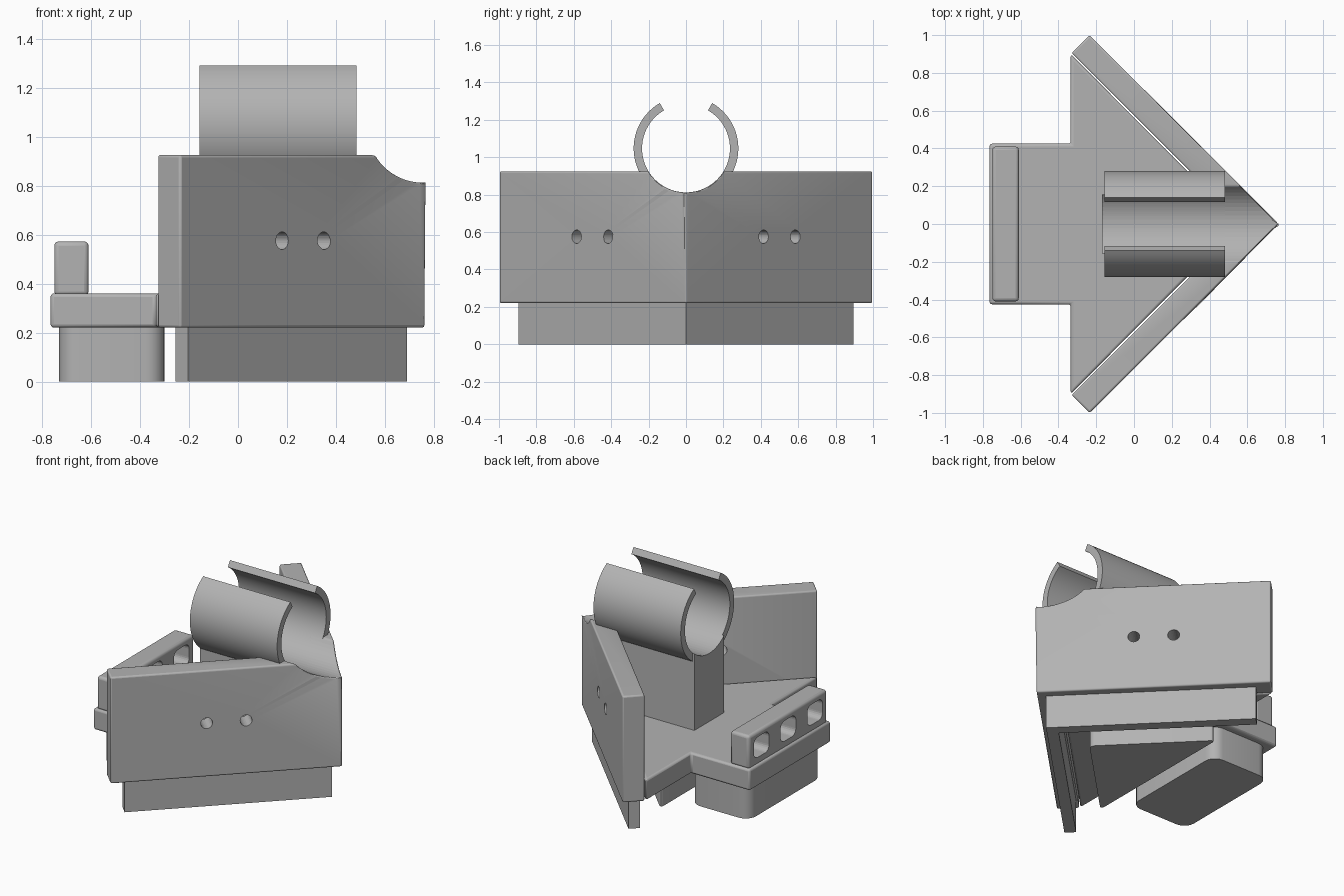
import bpy, bmesh, math
from mathutils import Matrix, Vector

if "Cube" in bpy.data.objects:
    bpy.data.objects.remove(bpy.data.objects["Cube"])

grey = bpy.data.materials.new("plain grey")
grey.use_nodes = True
grey.diffuse_color = (0.45, 0.45, 0.45, 1)
grey.node_tree.nodes["Principled BSDF"].inputs["Base Color"].default_value = (0.45, 0.45, 0.45, 1)


def prism(name, outline, low, high, along="z", round_corners=0.0):
    """Extrude a closed outline (xy, or yz when along x) between two levels."""
    bm = bmesh.new()
    place = (lambda p, h: (h, p[0], p[1])) if along == "x" else (lambda p, h: (p[0], p[1], h))
    rings = [[bm.verts.new(place(p, h)) for p in outline] for h in (low, high)]
    n = len(outline)
    bm.faces.new(rings[0])
    bm.faces.new(rings[1])
    for i in range(n):
        j = (i + 1) % n
        bm.faces.new((rings[0][i], rings[0][j], rings[1][j], rings[1][i]))
    if round_corners:
        sides = [bm.edges.get((a, b)) for a, b in zip(*rings)]
        bmesh.ops.bevel(bm, geom=sides, offset=round_corners, segments=6,
                        profile=0.5, affect="EDGES")
    bmesh.ops.recalc_face_normals(bm, faces=bm.faces)
    mesh = bpy.data.meshes.new(name)
    bm.to_mesh(mesh)
    bm.free()
    mesh.materials.append(grey)
    obj = bpy.data.objects.new(name, mesh)
    bpy.context.collection.objects.link(obj)
    return obj


def rect(x0, x1, y0, y1):
    return [(x0, y0), (x1, y0), (x1, y1), (x0, y1)]


def arc(radius, start, end, steps):
    return [(radius * math.cos(a), AXIS + radius * math.sin(a))
            for a in (math.radians(start + (end - start) * i / steps) for i in range(steps + 1))]


def arrow(tip, depth, end_y):
    """V-shaped outline pointing to +x with square-cut ends."""
    d = depth / 2
    half = [(tip - end_y, end_y), (tip - end_y - d, end_y - d)]
    return [(tip, 0), *half, (tip - depth, 0), *[(x, -y) for x, y in reversed(half)]]


def cut(obj, cutter):
    mod = obj.modifiers.new("cut", "BOOLEAN")
    mod.operation, mod.solver, mod.object = "DIFFERENCE", "EXACT", cutter
    cutter.hide_render = True
    cutter.hide_set(True)


def soften(obj, width=0.014):
    mod = obj.modifiers.new("soft edges", "BEVEL")
    mod.width, mod.segments = width, 3
    mod.limit_method, mod.angle_limit = "ANGLE", math.radians(35)


AXIS, INNER, OUTER = 1.047, 0.235, 0.28

# Trough cutter shared by the wall and the post
trough = prism("trough_cutter", arc(INNER, 0, 354.375, 63), -1, 1, "x")

# Arrow-shaped wall with the trough and bolt holes
wall = prism("arrow_wall", arrow(0.765, 0.19, 1.0), 0.22, 0.925)
cut(wall, trough)
soften(wall)
for side in (1, -1):
    for x in (0.18, 0.35):
        hole = prism("bolt_hole_cutter", [(0.036 * math.cos(i * math.tau / 24),
                     0.036 * math.sin(i * math.tau / 24)) for i in range(24)], -0.25, 0.25)
        turn = Vector((1, side, 0)).to_track_quat("Z", "Y").to_matrix().to_4x4()
        hole.matrix_world = Matrix.Translation((x, side * (0.765 - x), 0.575)) @ turn
        cut(wall, hole)

# Skirt below the wall
prism("lower_skirt", arrow(0.69, 0.1, 0.895), 0, 0.235)

# Floor plate with its tail
half = [(-0.335, 0.9), (-0.335, 0.425), (-0.765, 0.425)]
floor = prism("floor_plate", [(0.56, 0), *half, *[(x, -y) for x, y in reversed(half)]], 0.22, 0.36)
soften(floor)

# Pads under the floor
prism("tail_pad", rect(-0.73, -0.3, -0.385, 0.385), 0, 0.23, round_corners=0.075)
prism("triangle_pad", [(0.35, 0), (-0.19, 0.54), (-0.19, -0.54)], 0, 0.23, round_corners=0.035)

# Tail rail with three windows
rail = prism("tail_rail", rect(-0.75, -0.61, -0.41, 0.41), 0.35, 0.572)
soften(rail, 0.018)
for y in (-0.28, 0, 0.28):
    window = prism("window_cutter", rect(y - 0.08, y + 0.08, 0.4, 0.535), -0.9, -0.5, "x", 0.04)
    cut(rail, window)

# Post and open clamp tube
post = prism("post", rect(-0.17, 0.6, -0.155, 0.155), 0.3, 0.92)
cut(post, trough)
prism("clamp_tube", arc(OUTER, 120, 420, 60) + arc(INNER, 420, 120, 60), -0.157, 0.483, "x")

# Smooth curved faces, keep edges crisp
bpy.ops.object.select_all(action="DESELECT")
for obj in bpy.context.collection.objects:
    if obj.type == "MESH" and not obj.hide_render and obj.data.materials[:1] == [grey]:
        obj.select_set(True)
        bpy.context.view_layer.objects.active = obj
bpy.ops.object.shade_smooth_by_angle(angle=math.radians(30))
